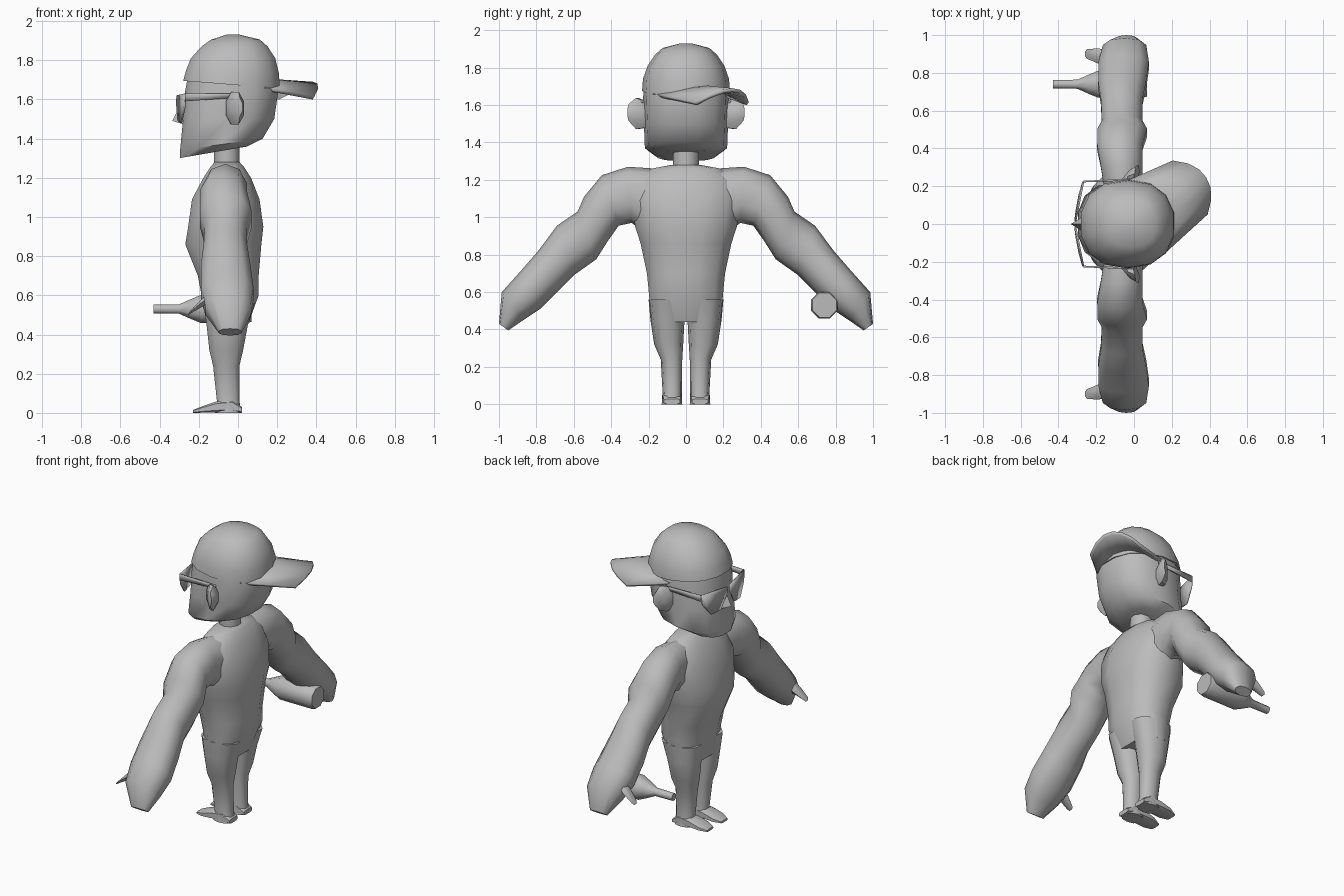
import bpy, bmesh, math
from mathutils import Vector as V

grey = bpy.data.materials.new("plain grey")
grey.diffuse_color = (0.5, 0.5, 0.5, 1)


def finish(name, bm, angle=50):
    bmesh.ops.recalc_face_normals(bm, faces=bm.faces)
    me = bpy.data.meshes.new(name)
    bm.to_mesh(me)
    bm.free()
    me.materials.append(grey)
    ob = bpy.data.objects.new(name, me)
    bpy.context.collection.objects.link(ob)
    bpy.ops.object.select_all(action='DESELECT')
    bpy.context.view_layer.objects.active = ob
    ob.select_set(True)
    bpy.ops.object.shade_smooth_by_angle(angle=math.radians(angle))
    return ob


def loft(name, rings, n=10, power=1.0, angle=50):
    """Skin rings given as (centre, half axis, half axis); power < 1 is boxier."""
    bm = bmesh.new()
    rows = []
    for c, a, b in rings:
        row = []
        for i in range(n):
            t = 2 * math.pi * (i + 0.5) / n
            ct, st = math.cos(t), math.sin(t)
            k = math.copysign(abs(ct) ** power, ct), math.copysign(abs(st) ** power, st)
            row.append(bm.verts.new(V(c) + V(a) * k[0] + V(b) * k[1]))
        rows.append(row)
    for r, q in zip(rows, rows[1:]):
        for i in range(n):
            j = (i + 1) % n
            bm.faces.new((r[i], r[j], q[j], q[i]))
    bm.faces.new(rows[0])
    bm.faces.new(rows[-1])
    return finish(name, bm, angle)


def level(z, x0, x1, y0, y1, tilt=0.0):
    """Horizontal ring; tilt raises its +x side."""
    h = (x1 - x0) / 2
    return (((x0 + x1) / 2, (y0 + y1) / 2, z), (h, 0, tilt), (0, (y1 - y0) / 2, 0))


def solid(name, points, faces, angle=30):
    bm = bmesh.new()
    vs = [bm.verts.new(p) for p in points]
    for f in faces:
        bm.faces.new([vs[i] for i in f])
    return finish(name, bm, angle)


# torso: (z, front x, back x, half width)
torso = [(0.44, -0.16, 0.05, 0.19), (0.60, -0.19, 0.11, 0.205), (0.70, -0.21, 0.11, 0.215),
         (0.86, -0.275, 0.125, 0.25), (0.95, -0.26, 0.135, 0.28), (1.09, -0.24, 0.115, 0.30),
         (1.20, -0.18, 0.07, 0.27), (1.26, -0.14, 0.03, 0.19), (1.28, -0.12, 0.01, 0.08)]
loft("torso", [level(z, a, b, -w, w) for z, a, b, w in torso], 12, 0.85)
loft("neck", [level(z, -0.125, 0.01, -0.07, 0.07) for z in (1.2, 1.42)], 10)

# head: jaw rings tilt up toward the nape
loft("head", [level(1.33, -0.30, 0.05, -0.16, 0.16, 0.03),
              level(1.37, -0.30, 0.13, -0.22, 0.22, 0.03),
              level(1.50, -0.285, 0.19, -0.225, 0.225),
              level(1.64, -0.275, 0.21, -0.23, 0.23),
              level(1.72, -0.26, 0.20, -0.22, 0.22)], 14, 0.82)

# cap dome
loft("cap", [level(1.675, -0.285, 0.218, -0.235, 0.235, -0.02),
             level(1.74, -0.27, 0.215, -0.23, 0.23, -0.01),
             level(1.81, -0.245, 0.195, -0.205, 0.205),
             level(1.87, -0.19, 0.155, -0.165, 0.165),
             level(1.905, -0.14, 0.115, -0.125, 0.125),
             level(1.93, -0.06, 0.01, -0.03, 0.03)], 14, 0.88)

# cap bill: arched sheet, turned sideways behind the head
ang = math.radians(33)
along, across = V((math.cos(ang), math.sin(ang), 0)), V((-math.sin(ang), math.cos(ang), 0))
bm = bmesh.new()
grid = []
for s in (0, 0.5, 1):
    row = []
    for i in range(-3, 4):
        t = i / 3
        reach = (0.455 - 0.10 * abs(t) ** 2.2) * s + 0.02 * (1 - s)
        p = along * reach + across * t * (0.225 - 0.055 * s)
        p.z = 1.715 - 0.025 * s - (0.05 + 0.025 * s) * t * t
        row.append(bm.verts.new(p))
    grid.append(row)
for r, q in zip(grid, grid[1:]):
    for i in range(6):
        bm.faces.new((r[i], r[i + 1], q[i + 1], q[i]))
bill = finish("cap_bill", bm)
mod = bill.modifiers.new("thickness", 'SOLIDIFY')
mod.thickness = 0.02
mod.offset = -1

# nose
solid("nose", [(-0.335, 0, 1.49), (-0.27, -0.04, 1.47), (-0.27, 0.04, 1.47), (-0.28, 0, 1.60)],
      [(0, 1, 2), (0, 2, 3), (0, 3, 1), (1, 3, 2)])

# arm sections: top (y, z), bottom (y, z), front x, back x
arm = [(0.16, 1.26, 0.20, 0.90, -0.16, 0.05), (0.31, 1.27, 0.29, 0.97, -0.18, 0.05),
       (0.45, 1.225, 0.36, 0.955, -0.20, 0.05), (0.545, 1.11, 0.42, 0.87, -0.20, 0.075),
       (0.58, 1.03, 0.48, 0.775, -0.175, 0.05), (0.69, 0.955, 0.60, 0.69, -0.18, 0.05),
       (0.79, 0.82, 0.68, 0.61, -0.195, 0.07), (0.895, 0.70, 0.78, 0.51, -0.195, 0.085),
       (0.985, 0.60, 0.87, 0.45, -0.17, 0.07), (1.0, 0.43, 0.95, 0.395, -0.10, 0.02)]
# leg: z, front x, back x, inner y, outer y
leg = [(0.56, -0.18, 0.09, 0.0, 0.20), (0.45, -0.165, 0.055, 0.008, 0.19),
       (0.32, -0.15, 0.03, 0.015, 0.17), (0.24, -0.13, 0.01, 0.02, 0.135),
       (0.06, -0.11, 0.01, 0.022, 0.125), (0.0, -0.12, 0.02, 0.02, 0.13)]
# foot: x, height, inner y, outer y
foot = [(0.02, 0.03, 0.03, 0.12), (-0.03, 0.07, 0.022, 0.128), (-0.11, 0.06, 0.02, 0.13),
        (-0.18, 0.035, 0.02, 0.13), (-0.23, 0.015, 0.04, 0.11)]

for s, side in ((-1, "right"), (1, "left")):
    loft(side + "_arm", [((((c + d) / 2), s * (a + e) / 2, (b + f) / 2), ((d - c) / 2, 0, 0),
                          (0, s * (a - e) / 2, (b - f) / 2)) for a, b, e, f, c, d in arm], 10, 0.88)
    loft(side + "_thumb", [((-0.13, s * 0.87, 0.60), (0.03, 0, 0.05), (0, 0.045, 0)),
                           ((-0.19, s * 0.89, 0.56), (0.015, 0, 0.035), (0, 0.04, 0)),
                           ((-0.25, s * 0.90, 0.51), (0.01, 0, 0.015), (0, 0.025, 0))], 6)
    loft(side + "_leg", [level(z, a, b, s * i, s * o) for z, a, b, i, o in leg], 10, 0.85)
    loft(side + "_foot", [((x, s * (i + o) / 2, h / 2), (0, s * (o - i) / 2, 0), (0, 0, h / 2))
                          for x, h, i, o in foot], 8, 0.6)
    # ear flares outward and back
    loft(side + "_ear", [((-0.03, s * 0.20, 1.545), (0.035, 0, 0), (0, 0, 0.07)),
                         ((-0.015, s * 0.26, 1.555), (0.05, s * 0.02, 0), (0, 0, 0.09)),
                         ((0.0, s * 0.30, 1.56), (0.025, s * 0.015, 0), (0, 0, 0.05))], 8)
    # sunglasses: lens plate and temple strip
    lens = solid(side + "_lens", [(-0.31, s * 0.015, 1.62), (-0.268, s * 0.225, 1.63),
                                  (-0.272, s * 0.215, 1.56), (-0.29, s * 0.15, 1.48),
                                  (-0.305, s * 0.07, 1.49), (-0.312, s * 0.015, 1.58)],
                 [(0, 1, 2, 3, 4, 5)])
    temple = solid(side + "_temple", [(-0.268, s * 0.225, 1.63), (0.0, s * 0.235, 1.63),
                                      (0.0, s * 0.235, 1.61), (-0.268, s * 0.225, 1.59)],
                   [(0, 1, 2, 3)])
    for ob in (lens, temple):
        m = ob.modifiers.new("thickness", 'SOLIDIFY')
        m.thickness = 0.009
        m.offset = 0

# bottle held in the left hand: x, radius
bottle = [(0.07, 0.07), (0.05, 0.077), (-0.19, 0.077), (-0.24, 0.055), (-0.30, 0.026), (-0.43, 0.024)]
loft("bottle", [((x, 0.74, 0.53), (0, r, 0), (0, 0, r)) for x, r in bottle], 8)
